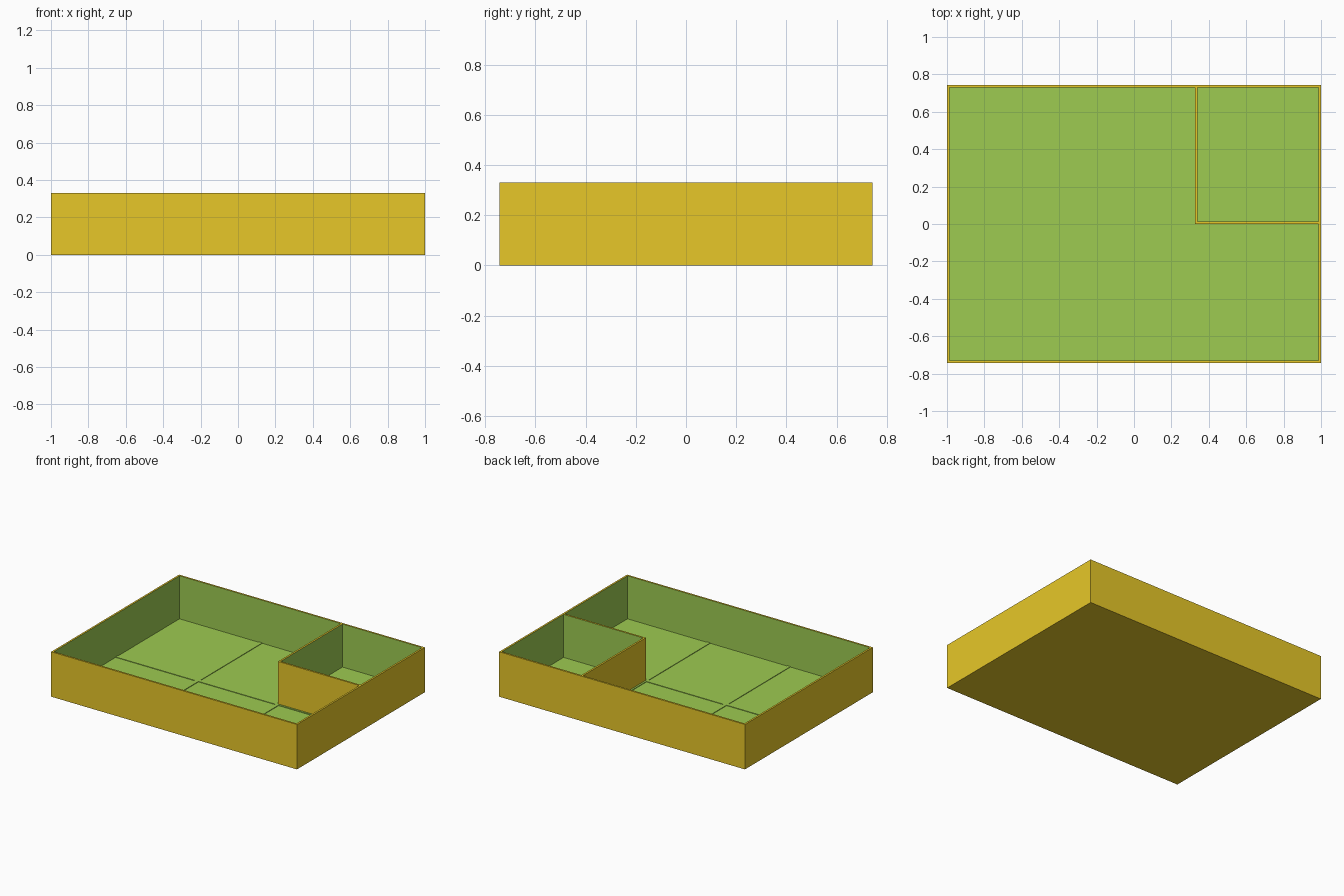
import bpy
import bmesh

W, D, H = 1.0, 0.743, 0.33      # half width, half depth, height
WALL = 0.0135                   # wall and floor thickness
SEAM = 0.326                    # x of the seams between compartments
RIDGE = 0.004                   # height of the low floor ridges

cube = bpy.data.objects.get("Cube")
if cube:
    bpy.data.objects.remove(cube, do_unlink=True)


def material(name, rgb):
    mat = bpy.data.materials.new(name)
    mat.use_nodes = True
    mat.diffuse_color = (*rgb, 1)
    shader = next(n for n in mat.node_tree.nodes if n.type == "BSDF_PRINCIPLED")
    shader.inputs["Base Color"].default_value = (*rgb, 1)
    return mat


GOLD = material("gold", (0.947, 0.679, 0.025))
GREEN = material("leaf_green", (0.337, 0.597, 0.083))


def finish(name, bm, mats):
    mesh = bpy.data.meshes.new(name)
    bm.to_mesh(mesh)
    bm.free()
    for mat in mats:
        mesh.materials.append(mat)
    obj = bpy.data.objects.new(name, mesh)
    bpy.context.collection.objects.link(obj)
    return obj


def ring(bm, inset, z):
    x, y = W - inset, D - inset
    return [bm.verts.new((sx * x, sy * y, z))
            for sx, sy in ((-1, -1), (1, -1), (1, 1), (-1, 1))]


def bridge(bm, a, b):
    n = len(a)
    return [bm.faces.new((a[i], a[(i + 1) % n], b[(i + 1) % n], b[i]))
            for i in range(n)]


# Open tray: gold outside and rim, green inside
bm = bmesh.new()
base, top = ring(bm, 0, 0), ring(bm, 0, H)
rim, floor = ring(bm, WALL, H), ring(bm, WALL, WALL)
bm.faces.new(base[::-1])
bridge(bm, base, top)
bridge(bm, top, rim)
for face in bridge(bm, rim, floor) + [bm.faces.new(floor)]:
    face.material_index = 1
finish("tray", bm, (GOLD, GREEN))

# Full height corner divider, green on the side facing its compartment
x0, y0 = SEAM, 0.0
x1, y1 = W - WALL, D - WALL
outline = [(x0, y0), (x1, y0), (x1, y0 + WALL),
           (x0 + WALL, y0 + WALL), (x0 + WALL, y1), (x0, y1)]
bm = bmesh.new()
low = [bm.verts.new((x, y, WALL)) for x, y in outline]
high = [bm.verts.new((x, y, H)) for x, y in outline]
bridge(bm, low, high)
bm.faces.new(high)
bm.faces.new(low[::-1])
bm.normal_update()
for face in bm.faces:
    face.material_index = int(face.normal.x > 0.5 or face.normal.y > 0.5)
finish("corner_divider", bm, (GOLD, GREEN))


# Low ridges joined in one cross-shaped grid
def ridge(name, x_min, x_max, y_min, y_max):
    bm = bmesh.new()
    bmesh.ops.create_cube(bm, size=1)
    size = (x_max - x_min, y_max - y_min, RIDGE)
    bmesh.ops.scale(bm, vec=size, verts=bm.verts)
    centre = ((x_min + x_max) / 2, (y_min + y_max) / 2, WALL + RIDGE / 2)
    bmesh.ops.translate(bm, vec=centre, verts=bm.verts)
    finish(name, bm, (GREEN,))


ridge("long_floor_ridge", -x1, x1, -WALL, WALL)
for side, x in (("right", -SEAM), ("left", SEAM)):
    ridge(side + "_front_floor_ridge", x - WALL, x + WALL, -y1, -WALL)
    ridge(side + "_back_floor_ridge", x - WALL, x + WALL, WALL, y1)
